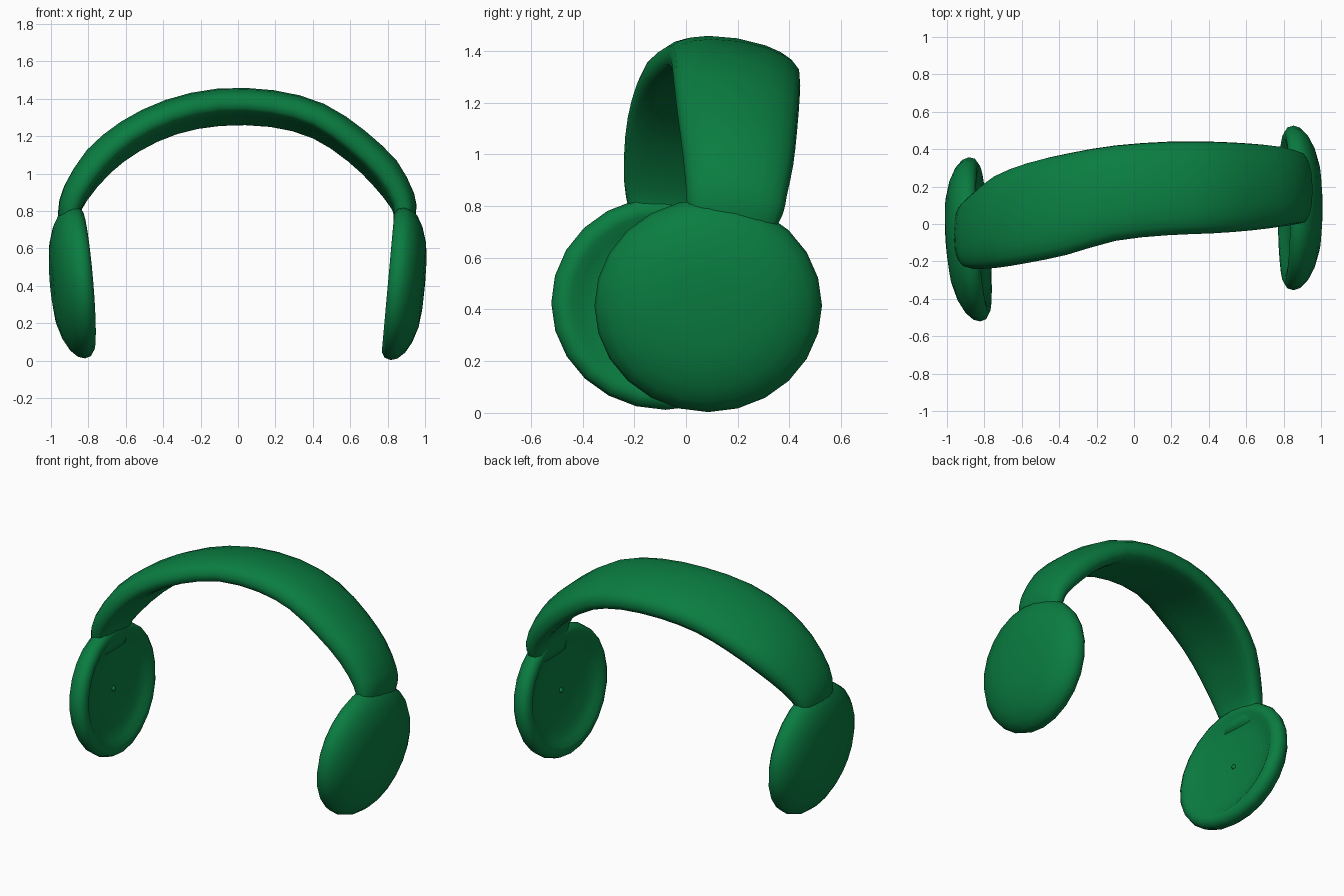
import bpy, bmesh, math
from mathutils import Vector

if "Cube" in bpy.data.objects:
    bpy.data.objects.remove(bpy.data.objects["Cube"])

green = bpy.data.materials.new("deep green")
green.diffuse_color = (0.003, 0.205, 0.053, 1)
green.use_nodes = True
green.node_tree.nodes["Principled BSDF"].inputs["Base Color"].default_value = green.diffuse_color


def finish(name, bm):
    bmesh.ops.recalc_face_normals(bm, faces=bm.faces)
    me = bpy.data.meshes.new(name)
    bm.to_mesh(me)
    bm.free()
    me.materials.append(green)
    ob = bpy.data.objects.new(name, me)
    bpy.context.collection.objects.link(ob)
    for p in me.polygons:
        p.use_smooth = True
    return ob


def bridge(bm, a, b):
    n = len(a)
    for i in range(n):
        bm.faces.new((a[i], a[(i + 1) % n], b[(i + 1) % n], b[i]))


def refine(points):
    """Insert a smooth midpoint between neighbouring points."""
    p = [Vector(q) for q in points]
    out = []
    for i in range(len(p) - 1):
        a, d = p[max(i - 1, 0)], p[min(i + 2, len(p) - 1)]
        out += [p[i], (p[i] + p[i + 1]) * .5625 - (a + d) * .0625]
    return out + [p[-1]]


# Headband: loft between a front edge and a lower back edge
front = refine([(-.885, -.19, .68), (-.895, -.22, .78), (-.86, -.24, .90), (-.74, -.235, 1.07),
                (-.58, -.21, 1.21), (-.36, -.165, 1.32), (-.10, -.09, 1.38), (.18, -.06, 1.37),
                (.42, -.05, 1.305), (.62, -.035, 1.17), (.78, -.015, 1.02), (.87, 0, .87),
                (.885, .005, .78), (.88, .03, .68)])
back = refine([(-.895, .07, .68), (-.895, .11, .78), (-.845, .16, .88), (-.72, .26, 1.03),
               (-.55, .33, 1.155), (-.34, .38, 1.25), (-.10, .42, 1.295), (.18, .44, 1.29),
               (.42, .44, 1.225), (.62, .43, 1.095), (.76, .415, .96), (.855, .39, .84),
               (.88, .375, .77), (.875, .33, .68)])
bm = bmesh.new()
rings = []
last = len(front) - 1
for i in range(last + 1):
    f, b = front[i], back[i]
    lo, hi = max(i - 1, 0), min(i + 1, last)
    tangent = (front[hi] + back[hi] - front[lo] - back[lo]).normalized()
    mid, half = (f + b) / 2, (b - f) / 2
    normal = half.cross(tangent).normalized()
    if normal.dot(mid - Vector((0, mid.y, .6))) < 0:
        normal.negate()
    grow = min(1, min(i, last - i) / 6)
    t = .048 + .027 * grow
    crown = .034 * grow
    ring = []
    for k in range(20):
        a = 2 * math.pi * k / 20
        c, s = math.cos(a), math.sin(a)
        u = math.copysign(abs(c) ** .7, c)
        v = math.copysign(abs(s) ** .65, s)
        bulge = crown * (1 - u * u) * (1 if s > 0 else .7)
        ring.append(bm.verts.new(mid + half * u + normal * (t * v + bulge)))
    rings.append(ring)
for a, b in zip(rings, rings[1:]):
    bridge(bm, a, b)
bm.faces.new(rings[0])
bm.faces.new(rings[-1])
finish("headband", bm)

# Ear cup profile: radius and outward offset, domed outside and dished inside
profile = [(.14, .132), (.24, .121), (.33, .094), (.39, .062), (.428, .024), (.44, -.012),
           (.43, -.045), (.40, -.063), (.365, -.059), (.33, -.038), (.25, -.022), (.12, -.012)]


def ear_cup(name, centre, outward):
    n = Vector(outward).normalized()
    v = (Vector((0, 0, 1)) - n * n.z).normalized()
    u = v.cross(n)
    c = Vector(centre)
    bm = bmesh.new()
    seg = 24
    rings = []
    for r, h in profile:
        rings.append([bm.verts.new(c + n * h + u * r * math.cos(2 * math.pi * k / seg)
                                   + v * r * .94 * math.sin(2 * math.pi * k / seg))
                      for k in range(seg)])
    for a, b in zip(rings, rings[1:]):
        bridge(bm, a, b)
    for ring, h in ((rings[0], .135), (rings[-1], -.009)):
        tip = bm.verts.new(c + n * h)
        for k in range(seg):
            bm.faces.new((ring[k], ring[(k + 1) % seg], tip))
    finish(name, bm)
    # Small pin at the middle of the inner dish
    bm = bmesh.new()
    bmesh.ops.create_icosphere(bm, subdivisions=2, radius=.016)
    bmesh.ops.translate(bm, verts=bm.verts, vec=c - n * .008)
    finish(name + "_pin", bm)


ear_cup("right_ear_cup", (.865, .086, .414), (1, 0, -.09))
ear_cup("left_ear_cup", (-.865, -.083, .423), (-1, -.07, -.085))
